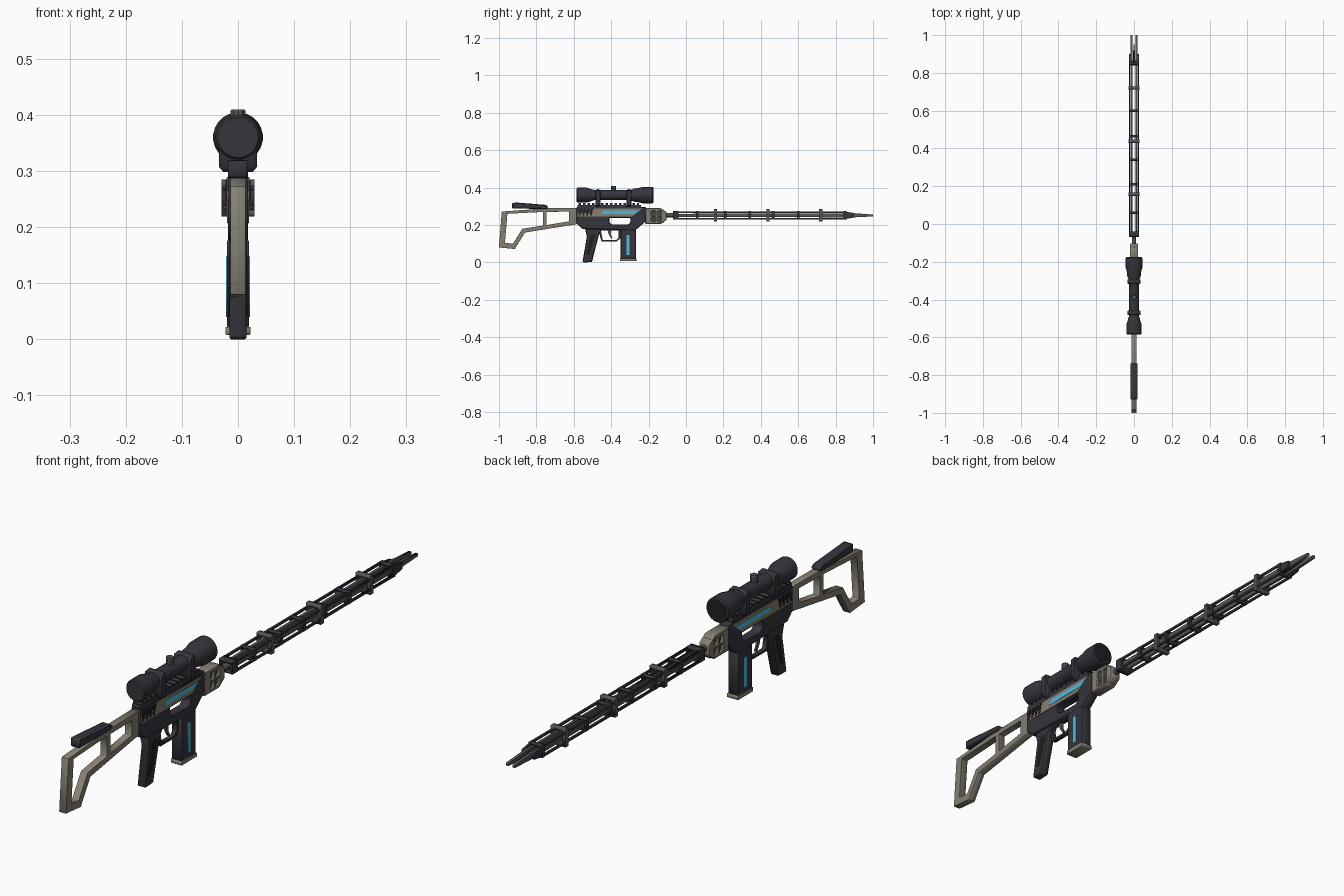
import bpy, bmesh, math
from mathutils import Matrix

if "Cube" in bpy.data.objects:
    bpy.data.objects.remove(bpy.data.objects["Cube"])


def material(name, rgb):
    m = bpy.data.materials.new(name)
    m.diffuse_color = (*rgb, 1)
    m.use_nodes = True
    m.node_tree.nodes["Principled BSDF"].inputs["Base Color"].default_value = m.diffuse_color
    return m


DARK = material("dark gunmetal", (0.036, 0.035, 0.045))
BLACK = material("black", (0.014, 0.014, 0.017))
BEIGE = material("warm grey", (0.235, 0.21, 0.17))
STEEL = material("steel grey", (0.085, 0.09, 0.092))
CYAN = material("cyan glow", (0.08, 0.5, 0.7))

# local (x, y, z) of a flat profile becomes world (y, z, x)
SIDE = Matrix(((0, 0, 1, 0), (1, 0, 0, 0), (0, 1, 0, 0), (0, 0, 0, 1)))


def link(name, mesh, mat):
    mesh.materials.clear()
    mesh.materials.append(mat)
    ob = bpy.data.objects.new(name, mesh)
    bpy.context.collection.objects.link(ob)
    return ob


def profile(name, outline, half, mat, holes=(), x=0.0, bevel=0.0):
    """Side outline in (y, z), with holes, extruded across x."""
    cu = bpy.data.curves.new(name, 'CURVE')
    cu.dimensions, cu.fill_mode, cu.extrude = '2D', 'BOTH', half
    for loop in (outline, *holes):
        sp = cu.splines.new('POLY')
        sp.points.add(len(loop) - 1)
        for p, (a, b) in zip(sp.points, loop):
            p.co = (a, b, 0, 1)
        sp.use_cyclic_u = True
    tmp = bpy.data.objects.new(name, cu)
    bpy.context.collection.objects.link(tmp)
    dg = bpy.context.evaluated_depsgraph_get()
    mesh = bpy.data.meshes.new_from_object(tmp.evaluated_get(dg))
    bpy.data.objects.remove(tmp)
    mesh.transform(Matrix.Translation((x, 0, 0)) @ SIDE)
    bm = bmesh.new()
    bm.from_mesh(mesh)
    bmesh.ops.remove_doubles(bm, verts=bm.verts, dist=1e-5)
    bmesh.ops.recalc_face_normals(bm, faces=bm.faces)
    bm.to_mesh(mesh)
    bm.free()
    ob = link(name, mesh, mat)
    if bevel:
        mod = ob.modifiers.new("edge", 'BEVEL')
        mod.width, mod.segments, mod.limit_method = bevel, 1, 'ANGLE'
    return ob


def rect(y0, y1, z0, z1):
    return [(y0, z0), (y1, z0), (y1, z1), (y0, z1)]


def box(name, x0, x1, y0, y1, z0, z1, mat, bevel=0.0):
    return profile(name, rect(y0, y1, z0, z1), (x1 - x0) / 2, mat, x=(x0 + x1) / 2, bevel=bevel)


def lathe(name, prof, mat, z, n=24, vertical=False, y=0.0):
    """Turned part from (position, radius) pairs along y, or along z."""
    bm = bmesh.new()
    rings = []
    for t, r in prof:
        ring = []
        for i in range(n):
            a = math.tau * (i + 0.5) / n
            c, s = r * math.cos(a), r * math.sin(a)
            ring.append(bm.verts.new((c, y + s, t) if vertical else (c, t, z + s)))
        rings.append(ring)
    for a, b in zip(rings, rings[1:]):
        for i in range(n):
            bm.faces.new((a[i], a[(i + 1) % n], b[(i + 1) % n], b[i]))
    bm.faces.new(rings[0])
    bm.faces.new(rings[-1])
    bmesh.ops.recalc_face_normals(bm, faces=bm.faces)
    mesh = bpy.data.meshes.new(name)
    bm.to_mesh(mesh)
    bm.free()
    ob = link(name, mesh, mat)
    bpy.context.view_layer.objects.active = ob
    ob.select_set(True)
    bpy.ops.object.shade_smooth_by_angle(angle=math.radians(30))
    ob.select_set(False)
    return ob


# Skeleton stock and cheek pad
profile("stock", [(-1, 0.08), (-0.915, 0.072), (-0.86, 0.16), (-0.58, 0.205), (-0.58, 0.292),
                  (-0.74, 0.29), (-0.985, 0.272)], 0.0135, BEIGE,
        [[(-0.968, 0.105), (-0.925, 0.1), (-0.875, 0.18), (-0.765, 0.197), (-0.765, 0.27), (-0.955, 0.26)],
         [(-0.745, 0.2), (-0.625, 0.22), (-0.625, 0.272), (-0.745, 0.27)]], bevel=0.003)
profile("cheek_pad", [(-0.93, 0.288), (-0.745, 0.286), (-0.735, 0.297), (-0.75, 0.308), (-0.905, 0.32),
                      (-0.93, 0.318)], 0.0175, DARK, bevel=0.004)

# Receiver with an open window
profile("receiver", [(-0.585, 0.21), (-0.555, 0.18), (-0.27, 0.172), (-0.215, 0.22), (-0.215, 0.297),
                     (-0.585, 0.297)], 0.018, DARK,
        [[(-0.41, 0.215), (-0.395, 0.203), (-0.31, 0.203), (-0.297, 0.215), (-0.297, 0.238), (-0.41, 0.238)]],
        bevel=0.003)
box("receiver_top_rail", -0.017, 0.017, -0.58, -0.24, 0.295, 0.308, DARK)
for i in range(14):
    y = -0.575 + i * 0.024
    box("rail_tooth", -0.017, 0.017, y, y + 0.013, 0.308, 0.317, DARK)

# Coloured plates and vents on both sides of the receiver
for s in (-1, 1):
    profile("side_panel", [(-0.58, 0.245), (-0.29, 0.245), (-0.235, 0.288), (-0.49, 0.288), (-0.515, 0.265),
                           (-0.58, 0.265)], 0.002, BEIGE, x=s * 0.0185)
    profile("glow_stripe", [(-0.455, 0.259), (-0.275, 0.259), (-0.25, 0.277), (-0.44, 0.277)], 0.001, CYAN,
            x=s * 0.0208)
    for i in range(4):
        y = -0.575 + i * 0.02
        profile("vent", [(y, 0.25), (y + 0.01, 0.25), (y + 0.018, 0.285), (y + 0.008, 0.285)], 0.0015, BLACK,
                x=s * 0.0205)
    # Magazine and grip inlays
    box("magazine_glow", s * 0.0205 - 0.001, s * 0.0205 + 0.001, -0.317, -0.301, 0.04, 0.148, CYAN)
    profile("grip_inlay", [(-0.535, 0.04), (-0.515, 0.04), (-0.483, 0.15), (-0.51, 0.15)], 0.001, BLACK,
            x=s * 0.0155)

# Grip, trigger and magazine
profile("grip", [(-0.553, 0.004), (-0.545, 0), (-0.503, 0.002), (-0.465, 0.15), (-0.45, 0.178), (-0.54, 0.178),
                 (-0.53, 0.14)], 0.0155, DARK, bevel=0.003)
profile("trigger_guard", [(-0.47, 0.178), (-0.452, 0.112), (-0.37, 0.112), (-0.35, 0.13), (-0.35, 0.178)], 0.008,
        DARK, [[(-0.455, 0.17), (-0.445, 0.12), (-0.374, 0.12), (-0.36, 0.134), (-0.36, 0.17)]])
profile("trigger", [(-0.42, 0.175), (-0.4, 0.175), (-0.403, 0.15), (-0.392, 0.13), (-0.4, 0.128), (-0.414, 0.15)],
        0.004, STEEL)
box("magazine", -0.02, 0.02, -0.35, -0.268, 0.02, 0.178, DARK, 0.003)
box("magazine_base", -0.022, 0.022, -0.354, -0.264, 0.008, 0.022, BEIGE, 0.002)

# Front block with four slots
slots = [rect(y, y + 0.018, z, z + 0.024) for y in (-0.183, -0.153) for z in (0.218, 0.252)]
profile("front_block", [(-0.218, 0.205), (-0.135, 0.205), (-0.103, 0.228), (-0.103, 0.268), (-0.135, 0.29),
                        (-0.218, 0.29)], 0.02, BEIGE, slots, bevel=0.003)
box("front_block_core", -0.012, 0.012, -0.2, -0.12, 0.212, 0.282, STEEL)
lathe("barrel_neck", [(-0.11, 0.012), (-0.05, 0.012)], STEEL, 0.252, 12)

# Open barrel cage: four corner bars, paired inner rails, hoops and collars
ZC = 0.252
for s in (-1, 1):
    for z in (ZC - 0.0175, ZC + 0.0175):
        box("cage_bar", s * 0.0235 - 0.0035, s * 0.0235 + 0.0035, -0.07, 0.86, z - 0.004, z + 0.004, DARK)
    profile("cage_tip", [(0.84, ZC - 0.0215), (0.9, ZC - 0.012), (0.9, ZC + 0.012), (0.84, ZC + 0.0215)],
            0.004, DARK, x=s * 0.022)
    profile("inner_rail", [(-0.06, ZC - 0.008), (0.9, ZC - 0.011), (1.0, ZC - 0.006), (1.0, ZC + 0.004),
                           (0.9, ZC + 0.011), (-0.06, ZC + 0.008)], 0.005, STEEL, x=s * 0.013)


def hoop(name, y, length, w, h, t, mat):
    for s in (-1, 1):
        a, b = sorted((s * w, s * (w - t)))
        box(name + "_side", a, b, y - length / 2, y + length / 2, ZC - h, ZC + h, mat)
        c, d = sorted((ZC + s * h, ZC + s * (h - t)))
        box(name + "_cap", -w, w, y - length / 2, y + length / 2, c, d, mat)


for y in (-0.055, 0.06, 0.21, 0.34, 0.465, 0.6, 0.85):
    hoop("cage_hoop", y, 0.03 if y < 0 else 0.014, 0.0275, 0.022, 0.008, DARK)
for y in (0.157, 0.438, 0.72):
    hoop("barrel_collar", y, 0.017, 0.0295, 0.033, 0.012, STEEL)
lathe("barrel_spike", [(0.84, 0.008), (0.9, 0.006), (0.955, 0.001)], DARK, ZC, 8)

# Scope with mounts and adjustment knob
lathe("scope", [(-0.585, 0.036), (-0.58, 0.04), (-0.53, 0.04), (-0.49, 0.027), (-0.3, 0.027), (-0.275, 0.036),
                (-0.255, 0.038), (-0.23, 0.0445), (-0.18, 0.0445), (-0.175, 0.04)], DARK, 0.36)
lathe("scope_front_lens", [(-0.177, 0.036), (-0.174, 0.036)], BLACK, 0.36)
for y in (-0.47, -0.305):
    box("scope_mount", -0.034, 0.034, y - 0.013, y + 0.013, 0.298, 0.392, DARK, 0.008)
lathe("scope_knob", [(0.37, 0.014), (0.407, 0.014), (0.41, 0.012)], STEEL, 0, 10, True, -0.388)
